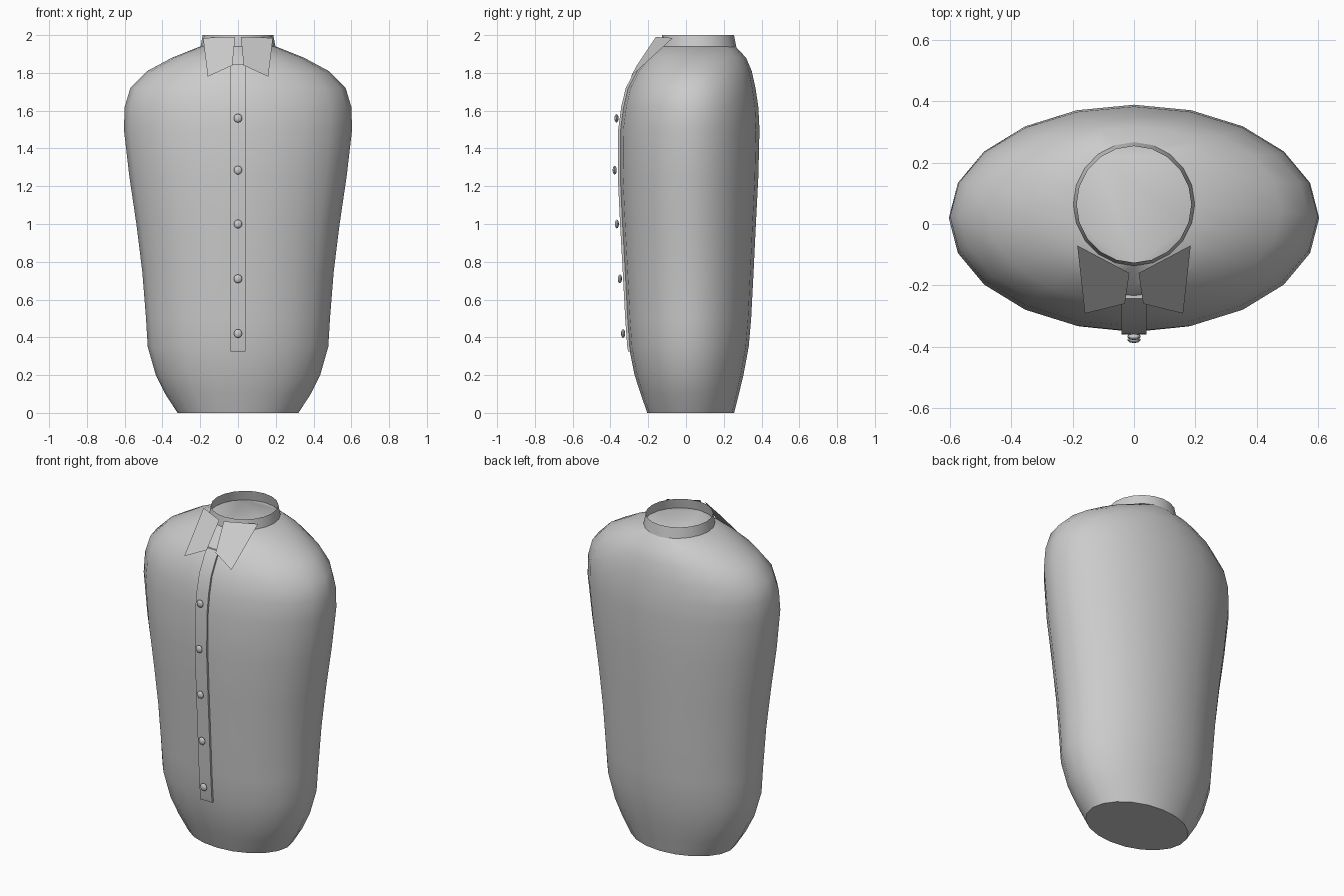
import bpy, bmesh
from math import cos, sin, pi, radians

cube = bpy.data.objects.get("Cube")
if cube:
    bpy.data.objects.remove(cube, do_unlink=True)

cloth = bpy.data.materials.new("plain_grey")
cloth.use_nodes = True
GREY = (0.6, 0.6, 0.6, 1)
cloth.diffuse_color = GREY
cloth.node_tree.nodes["Principled BSDF"].inputs["Base Color"].default_value = GREY

SIDES = 20
# Torso sections: height, half width, front y, back y
SECTIONS = [
    (0.0, .32, -.205, .255), (.1, .385, -.24, .28), (.2, .435, -.272, .304),
    (.35, .478, -.302, .332), (.5, .487, -.313, .345), (.75, .507, -.326, .358),
    (1.0, .538, -.34, .37), (1.25, .575, -.352, .383), (1.5, .604, -.35, .389),
    (1.62, .6, -.334, .383), (1.72, .57, -.31, .368), (1.81, .48, -.262, .348),
    (1.88, .35, -.205, .318), (1.94, .2, -.135, .262),
]


def add_object(name, bm, smooth=True):
    mesh = bpy.data.meshes.new(name)
    bm.to_mesh(mesh)
    bm.free()
    mesh.materials.append(cloth)
    obj = bpy.data.objects.new(name, mesh)
    bpy.context.collection.objects.link(obj)
    if smooth:
        bpy.ops.object.select_all(action='DESELECT')
        obj.select_set(True)
        bpy.context.view_layer.objects.active = obj
        bpy.ops.object.shade_smooth_by_angle(angle=radians(40))
    return obj


def loft(sections, capped):
    """Stack elliptical rings into a tube."""
    bm = bmesh.new()
    rings = []
    for z, rx, front, back in sections:
        cy, ry = (front + back) / 2, (back - front) / 2
        rings.append([bm.verts.new((rx * cos(2 * pi * i / SIDES),
                                    cy + ry * sin(2 * pi * i / SIDES), z))
                      for i in range(SIDES)])
    for a, b in zip(rings, rings[1:]):
        for i in range(SIDES):
            j = (i + 1) % SIDES
            bm.faces.new((a[i], a[j], b[j], b[i]))
    if capped:
        bm.faces.new(rings[0][::-1])
        bm.faces.new(rings[-1])
    return bm


def front_y(z):
    """Front surface of the torso on the centre line."""
    for a, b in zip(SECTIONS, SECTIONS[1:]):
        if a[0] <= z <= b[0]:
            return a[2] + (b[2] - a[2]) * (z - a[0]) / (b[0] - a[0])


# Torso and standing collar band
add_object("shirt_body", loft(SECTIONS, True))
add_object("collar_band", loft([(1.93, .2, -.138, .268), (2.0, .187, -.126, .254)], False))

# Button placket: thin strip following the chest, with edges turned in
bm = bmesh.new()
heights = [.325] + [s[0] for s in SECTIONS if .325 < s[0] < 1.84] + [1.845]
rows = []
for z in heights:
    y = front_y(z)
    rows.append([bm.verts.new((x, y + dy, z))
                 for x, dy in ((-.04, .008), (-.04, -.009), (.04, -.009), (.04, .008))])
for a, b in zip(rows, rows[1:]):
    for i in range(3):
        bm.faces.new((a[i], a[i + 1], b[i + 1], b[i]))
bm.faces.new(rows[0][::-1])
bm.faces.new(rows[-1])
add_object("button_placket", bm)

# Folded collar points
for side, label in ((1, "left"), (-1, "right")):
    bm = bmesh.new()
    corners = [(.185, -.07, 1.985), (.015, -.16, 1.99), (.03, -.26, 1.84), (.16, -.292, 1.78)]
    verts = [bm.verts.new((side * x, y, z)) for x, y, z in corners]
    bm.faces.new(verts if side > 0 else verts[::-1])
    add_object(label + "_collar_point", bm, smooth=False)

# Buttons
for n, z in enumerate((.42, .71, 1.0, 1.285, 1.56)):
    bm = bmesh.new()
    bmesh.ops.create_uvsphere(bm, u_segments=8, v_segments=6, radius=1)
    bmesh.ops.scale(bm, vec=(.022, .011, .023), verts=bm.verts)
    button = add_object("button_%d" % (n + 1), bm)
    bpy.context.view_layer.objects.active = button
    button.data.shade_smooth()
    button.location = (0, front_y(z) - .026, z)
